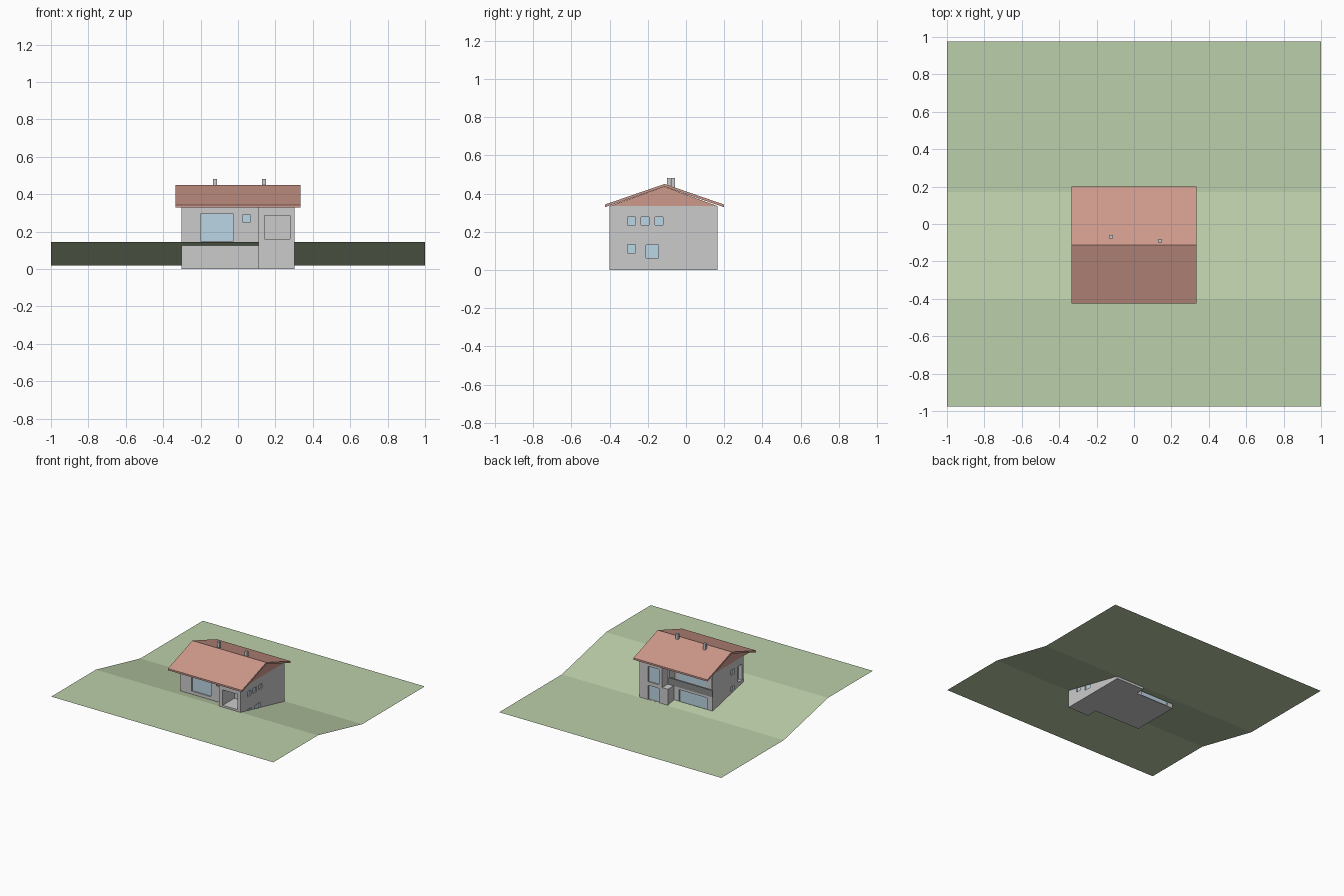
import bpy, bmesh
from mathutils import Vector

if "Cube" in bpy.data.objects:
    bpy.data.objects.remove(bpy.data.objects["Cube"])


def material(name, rgb):
    m = bpy.data.materials.new(name)
    m.diffuse_color = (*rgb, 1)
    m.use_nodes = True
    m.node_tree.nodes["Principled BSDF"].inputs["Base Color"].default_value = m.diffuse_color
    return m


ROOF = material("roof_tile", (0.62, 0.32, 0.26))
GLASS = material("glass", (0.50, 0.67, 0.78))
GRASS = material("grass", (0.50, 0.62, 0.40))
DARK = material("dark_panel", (0.25, 0.25, 0.25))


def finish(name, bm, mat=None, closed=True):
    if closed:
        bmesh.ops.recalc_face_normals(bm, faces=bm.faces)
    me = bpy.data.meshes.new(name)
    bm.to_mesh(me)
    bm.free()
    ob = bpy.data.objects.new(name, me)
    bpy.context.collection.objects.link(ob)
    if mat:
        me.materials.append(mat)
    return ob


def boxes(name, specs, mat=None):
    """One object from boxes given as (x0, x1, y0, y1, z0, z1)."""
    bm = bmesh.new()
    for x0, x1, y0, y1, z0, z1 in specs:
        vs = bmesh.ops.create_cube(bm, size=1)["verts"]
        bmesh.ops.scale(bm, vec=(x1 - x0, y1 - y0, z1 - z0), verts=vs)
        bmesh.ops.translate(bm, vec=((x0 + x1) / 2, (y0 + y1) / 2, (z0 + z1) / 2), verts=vs)
    return finish(name, bm, mat)


def prism(name, pts, vec, mat=None):
    """Closed outline extruded along a vector, capped at both ends."""
    bm = bmesh.new()
    a = [bm.verts.new(p) for p in pts]
    b = [bm.verts.new(Vector(p) + Vector(vec)) for p in pts]
    bm.faces.new(a)
    bm.faces.new(b[::-1])
    for i in range(len(pts)):
        j = (i + 1) % len(pts)
        bm.faces.new((a[i], b[i], b[j], a[j]))
    return finish(name, bm, mat)


# main walls: stepped footprint
X, YF, YP, YR, YB = 0.302, -0.31, -0.4, 0.088, 0.165
XG, XB, ZW = 0.11, 0.1, 0.334
foot = [(-X, YF), (XG, YF), (XG, YP), (X, YP), (X, YB), (XB, YB), (XB, YR), (-X, YR)]
house = prism("house_walls", [(x, y, 0) for x, y in foot], (0, 0, ZW))

# windows: side, wall position, span along wall, z range
windows = [
    ("front", YF, -0.2, -0.024, 0.15, 0.294),
    ("front", YF, 0.024, 0.067, 0.25, 0.289),
    ("back", YB, 0.126, 0.225, 0.165, 0.29),
    ("back", YB, 0.126, 0.225, 0.02, 0.135),
    ("back", YR, -0.25, 0.0, 0.006, 0.13),
    ("left", -X, -0.19, -0.145, 0.235, 0.277),
    ("left", -X, -0.19, -0.145, 0.1, 0.14),
    ("right", X, -0.21, -0.144, 0.063, 0.13),
    ("right", X, -0.305, -0.264, 0.089, 0.133),
]
windows += [("right", X, y, y + 0.043, 0.235, 0.277) for y in (-0.306, -0.236, -0.163)]

D = 0.012
holes, panes = [], []
for side, w, a, b, z0, z1 in windows:
    s = 1 if side in ("back", "right") else -1
    lo, hi = sorted((w - s * D, w + s * 0.02))
    g0, g1 = sorted((w - s * (D + 0.002), w - s * (D - 0.002)))
    if side in ("front", "back"):
        holes.append((a, b, lo, hi, z0, z1))
        panes.append((a, b, g0, g1, z0, z1))
    else:
        holes.append((lo, hi, a, b, z0, z1))
        panes.append((g0, g1, a, b, z0, z1))
# side door recess, and glazing at the back of the loggia
holes.append((-X - 0.02, -X + 0.03, -0.29, -0.24, 0.145, 0.275))
panes.append((-0.2, 0.04, 0.018, 0.024, 0.16, 0.3))
boxes("windows", panes, GLASS)

# openings cut from the walls: window reveals, garage, loggia
cutters = [
    boxes("window_cutter", holes),
    boxes("garage_cutter", [(0.142, 0.277, -0.45, -0.25, 0.16, 0.286)]),
    boxes("loggia_cutter", [(-0.287, 0.085, 0.02, 0.078, 0.155, 0.32)]),
    boxes("loggia_opening_cutter", [(-0.287, 0.085, 0.06, 0.12, 0.205, 0.32)]),
]
for c in cutters:
    c.hide_render = True
    c.display_type = 'WIRE'
    mod = house.modifiers.new(c.name, 'BOOLEAN')
    mod.operation = 'DIFFERENCE'
    mod.solver = 'EXACT'
    mod.object = c

# balcony parapet and the pier beside the recess
boxes("balcony_parapet", [(-X, XB, YR - 0.002, YR + 0.004, 0.15, 0.205)], DARK)
boxes("back_pier", [(0.047, XB, YR, YB, 0, 0.15)])

# roof: bent slab along x, with coloured gable ends
RX, Y0, YM, Y1, ZE, ZR, T = 0.333, -0.425, -0.112, 0.2, 0.342, 0.45, 0.014
roof = [(Y0, ZE - T), (YM, ZR - T), (Y1, ZE - T), (Y1, ZE), (YM, ZR), (Y0, ZE)]
prism("roof", [(-RX, y, z) for y, z in roof], (2 * RX, 0, 0), ROOF)
gable = [(YP, ZW), (YB, ZW), (YM, ZR - T)]
prism("gables", [(-X, y, z) for y, z in gable], (2 * X, 0, 0), ROOF)

# chimneys
boxes("chimneys", [(x - 0.011, x + 0.011, y - 0.01, y + 0.01, 0.42, 0.482)
                   for x, y in ((-0.123, -0.068), (0.139, -0.09))])


# terrain sheet: two flats joined by a slope, open under the house
def ground(y):
    t = min(max((y + 0.4) / 0.57, 0), 1)
    return 0.145 - 0.127 * t


def inside(x, y):
    front = YP if x > XG else YF
    back = YB if x > XB else YR
    return -X < x < X and front < y < back


bm = bmesh.new()
xs = [-1, -X, XB, XG, X, 1]
ys = [-0.975, YP, YF, YR, YB, 0.17, 0.975]
grid = [[bm.verts.new((x, y, ground(y))) for y in ys] for x in xs]
for i in range(len(xs) - 1):
    for j in range(len(ys) - 1):
        if not inside((xs[i] + xs[i + 1]) / 2, (ys[j] + ys[j + 1]) / 2):
            bm.faces.new((grid[i][j], grid[i + 1][j], grid[i + 1][j + 1], grid[i][j + 1]))
for v in [v for v in bm.verts if not v.link_faces]:
    bm.verts.remove(v)
finish("terrain", bm, GRASS, closed=False)
